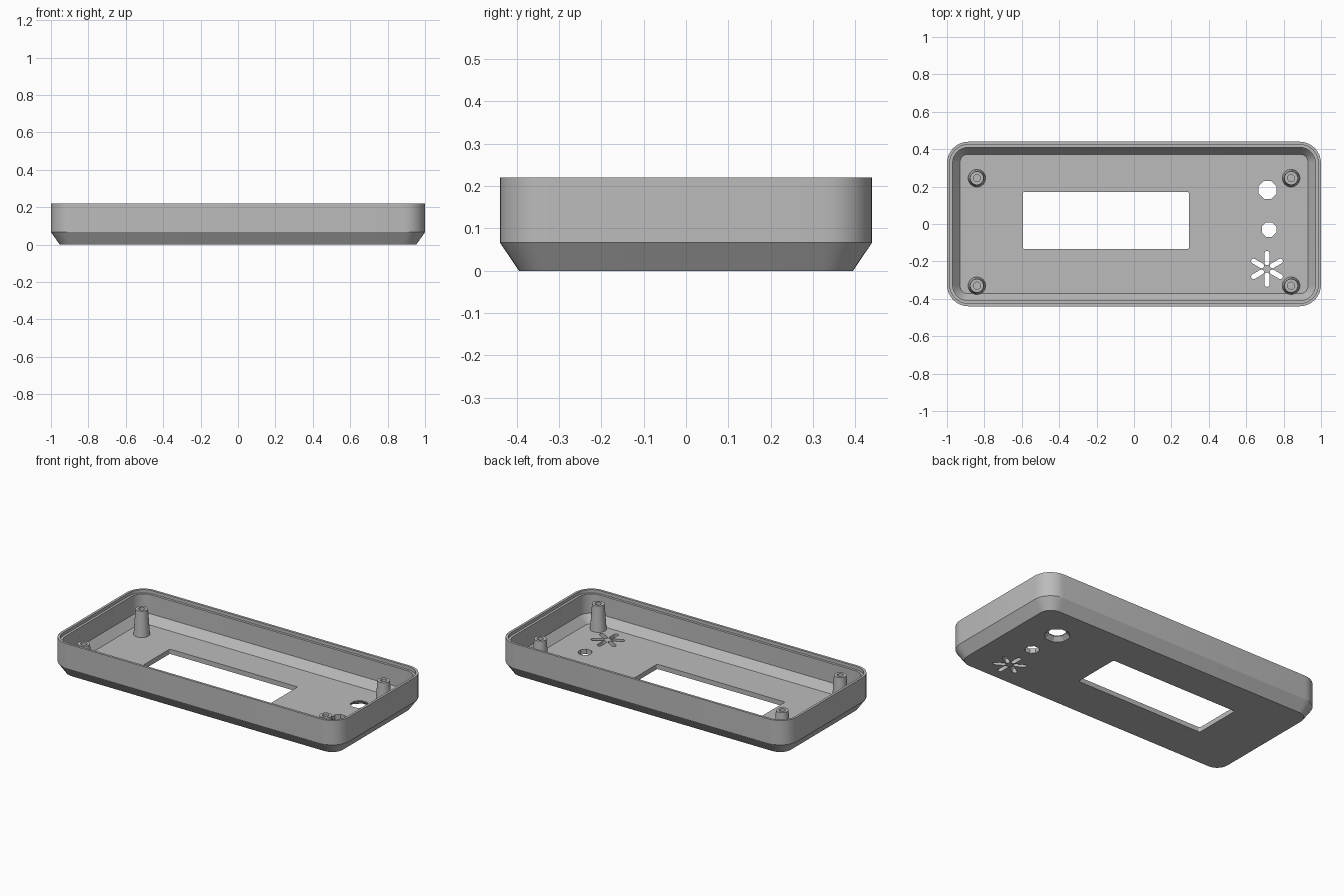
import bpy, bmesh, math
from mathutils import Matrix, Vector

cube = bpy.data.objects.get("Cube")
if cube:
    bpy.data.objects.remove(cube)

grey = bpy.data.materials.new("plain grey")
grey.use_nodes = True
colour = (0.5, 0.5, 0.5, 1)
grey.diffuse_color = colour
grey.node_tree.nodes["Principled BSDF"].inputs["Base Color"].default_value = colour

HEIGHT, FLOOR = 0.22, 0.03


def rounded(hx, hy, r, z, steps=8):
    """Points of a rounded rectangle at height z."""
    pts = []
    for k, (sx, sy) in enumerate([(1, 1), (-1, 1), (-1, -1), (1, -1)]):
        for i in range(steps + 1):
            a = (k + i / steps) * math.pi / 2
            pts.append(Vector((sx * (hx - r) + r * math.cos(a),
                               sy * (hy - r) + r * math.sin(a), z)))
    return pts


def circle(r, z, n):
    return [Vector((r * math.cos((i + 0.5) * math.tau / n),
                    r * math.sin((i + 0.5) * math.tau / n), z)) for i in range(n)]


def loft(name, rings, at=(0, 0, 0), turn=0):
    """Closed solid skinned through rings of equal size."""
    bm = bmesh.new()
    rows = [[bm.verts.new(p) for p in ring] for ring in rings]
    for a, b in zip(rows, rows[1:]):
        for i in range(len(a)):
            j = (i + 1) % len(a)
            bm.faces.new((a[i], a[j], b[j], b[i]))
    bm.faces.new(rows[0][::-1])
    bm.faces.new(rows[-1])
    bmesh.ops.recalc_face_normals(bm, faces=bm.faces)
    bm.transform(Matrix.Translation(at) @ Matrix.Rotation(turn, 4, "Z"))
    mesh = bpy.data.meshes.new(name)
    bm.to_mesh(mesh)
    bm.free()
    mesh.materials.append(grey)
    obj = bpy.data.objects.new(name, mesh)
    bpy.context.collection.objects.link(obj)
    return obj


def select(obj):
    bpy.ops.object.select_all(action="DESELECT")
    obj.select_set(True)
    bpy.context.view_layer.objects.active = obj


def cut(target, cutter):
    mod = target.modifiers.new("cut", "BOOLEAN")
    mod.operation, mod.solver, mod.object = "DIFFERENCE", "EXACT", cutter
    select(target)
    bpy.ops.object.modifier_apply(modifier=mod.name)
    bpy.data.objects.remove(cutter)


# Tray shell: outside, rim lip, then inside down to the floor
shell = loft("case_shell", [
    rounded(0.953, 0.395, 0.075, 0),
    rounded(1, 0.44, 0.115, 0.067),
    rounded(1, 0.44, 0.115, HEIGHT),
    rounded(0.985, 0.425, 0.1, HEIGHT),
    rounded(0.985, 0.425, 0.1, 0.2),
    rounded(0.97, 0.41, 0.085, 0.2),
    rounded(0.97, 0.41, 0.085, 0.08),
    rounded(0.93, 0.372, 0.04, FLOOR),
])

# Display window
low, high = -0.05, 0.06
cut(shell, loft("window_cutter", [rounded(0.444, 0.153, 0.01, z) for z in (low, high)],
                at=(-0.15, 0.019, 0)))

# Countersunk large hole and plain small hole
cut(shell, loft("large_hole_cutter",
                [circle(0.105, -FLOOR, 8), circle(0.052, FLOOR * 0.8, 8), circle(0.052, high, 8)],
                at=(0.715, 0.182, 0)))
cut(shell, loft("small_hole_cutter", [circle(0.042, z, 8) for z in (low, high)],
                at=(0.722, -0.03, 0)))

# Star of six rounded slots
for k in range(6):
    angle = math.pi / 6 + k * math.pi / 3
    offset = Vector((math.cos(angle), math.sin(angle), 0)) * 0.058
    cut(shell, loft("slot_cutter", [rounded(0.038, 0.0135, 0.0134, z, 4) for z in (low, high)],
                    at=Vector((0.711, -0.24, 0)) + offset, turn=angle))

select(shell)
bpy.ops.object.shade_smooth_by_angle(angle=math.radians(30))

# Tapered screw posts with blind holes
profile = [(0.048, 0.02), (0.036, 0.19), (0.019, 0.19), (0.019, 0.08)]
for side, x in (("right", -0.84), ("left", 0.84)):
    for end, y in (("front", -0.33), ("back", 0.245)):
        post = loft(f"screw_post_{end}_{side}", [circle(r, z, 20) for r, z in profile],
                    at=(x, y, 0))
        select(post)
        bpy.ops.object.shade_smooth_by_angle(angle=math.radians(30))
